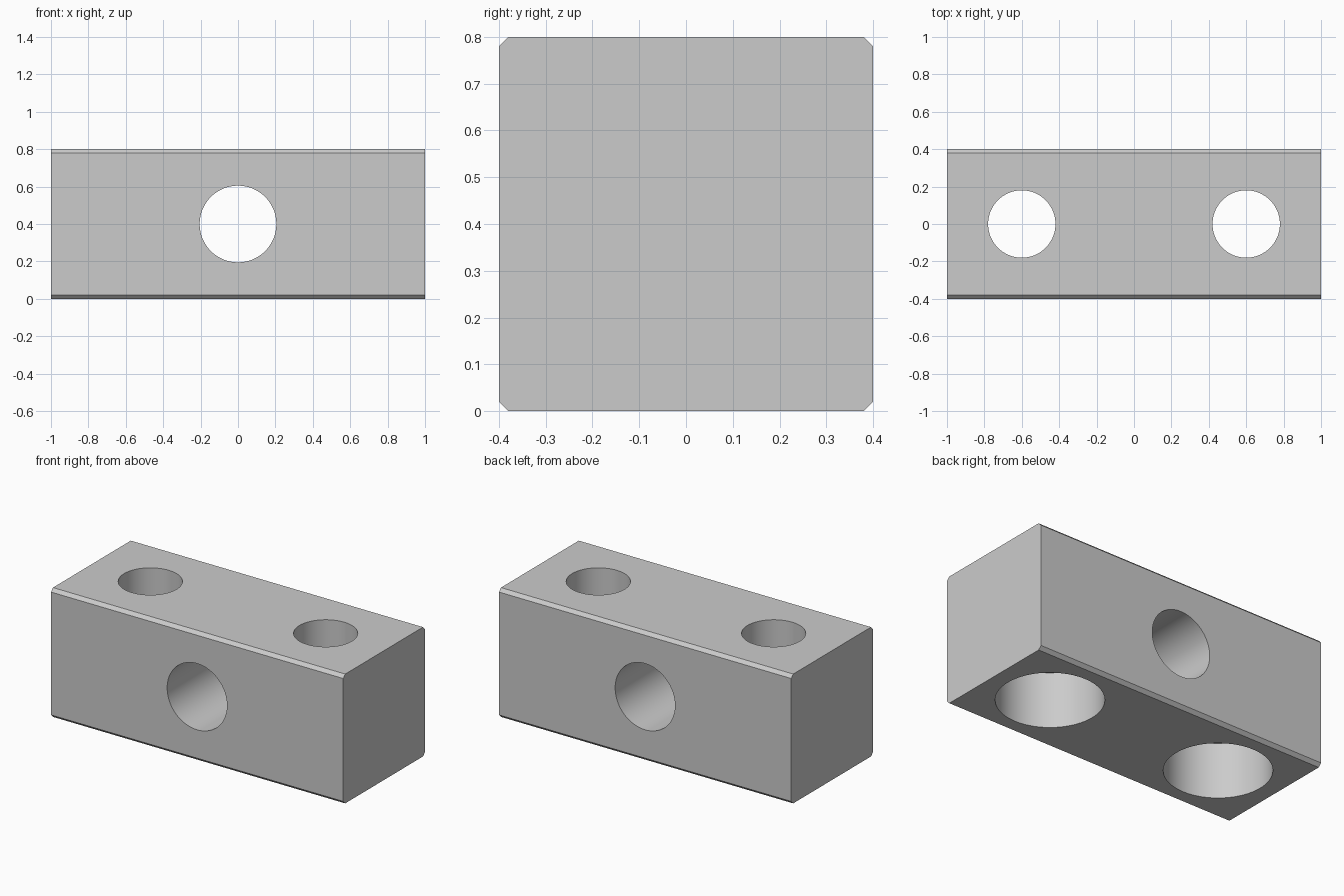
import bpy
import bmesh
from math import radians
from mathutils import Matrix

cube = bpy.data.objects.get("Cube")
if cube:
    bpy.data.objects.remove(cube, do_unlink=True)

LENGTH, SIDE, CHAMFER = 2.0, 0.8, 0.02
HOLE_X = 0.6

# Single plain grey material
grey = bpy.data.materials.new("light grey metal")
grey.use_nodes = True
colour = (0.6, 0.6, 0.6, 1)
grey.diffuse_color = colour
grey.node_tree.nodes["Principled BSDF"].inputs["Base Color"].default_value = colour


def add_object(name, bm):
    mesh = bpy.data.meshes.new(name)
    bm.to_mesh(mesh)
    bm.free()
    mesh.materials.append(grey)
    obj = bpy.data.objects.new(name, mesh)
    bpy.context.collection.objects.link(obj)
    return obj


def add_cutter(name, radius, depth, location, tilt=0):
    bm = bmesh.new()
    matrix = Matrix.Translation(location) @ Matrix.Rotation(tilt, 4, "X")
    bmesh.ops.create_cone(bm, cap_ends=True, segments=96, radius1=radius,
                          radius2=radius, depth=depth, matrix=matrix)
    obj = add_object(name, bm)
    obj.hide_render = True
    return obj


# Block with its four long edges chamfered
bm = bmesh.new()
bmesh.ops.create_cube(bm, size=1)
bmesh.ops.scale(bm, vec=(LENGTH, SIDE, SIDE), verts=bm.verts)
bmesh.ops.translate(bm, vec=(0, 0, SIDE / 2), verts=bm.verts)
long_edges = [e for e in bm.edges
              if abs(e.verts[0].co.x - e.verts[1].co.x) > 1]
bmesh.ops.bevel(bm, geom=long_edges, offset=CHAMFER, segments=1, affect="EDGES")
block = add_object("block", bm)

# Cross hole, then vertical bolt holes with counterbores from below
BORE_DEPTH = 0.345
cutters = [add_cutter("cross_hole_cutter", 0.205, 2, (0, 0, SIDE / 2), radians(90))]
for side, x in (("right", -HOLE_X), ("left", HOLE_X)):
    cutters.append(add_cutter(side + "_bolt_hole_cutter", 0.18, 2, (x, 0, SIDE / 2)))
    cutters.append(add_cutter(side + "_counterbore_cutter", 0.3, 2 * BORE_DEPTH, (x, 0, 0)))

bpy.context.view_layer.objects.active = block
block.select_set(True)
for cutter in cutters:
    cut = block.modifiers.new(cutter.name, "BOOLEAN")
    cut.operation = "DIFFERENCE"
    cut.solver = "EXACT"
    cut.object = cutter
    bpy.ops.object.modifier_apply(modifier=cut.name)
for cutter in cutters:
    bpy.data.objects.remove(cutter, do_unlink=True)

# Smooth hole walls with crisp edges
bpy.ops.object.shade_smooth_by_angle(angle=radians(30))
